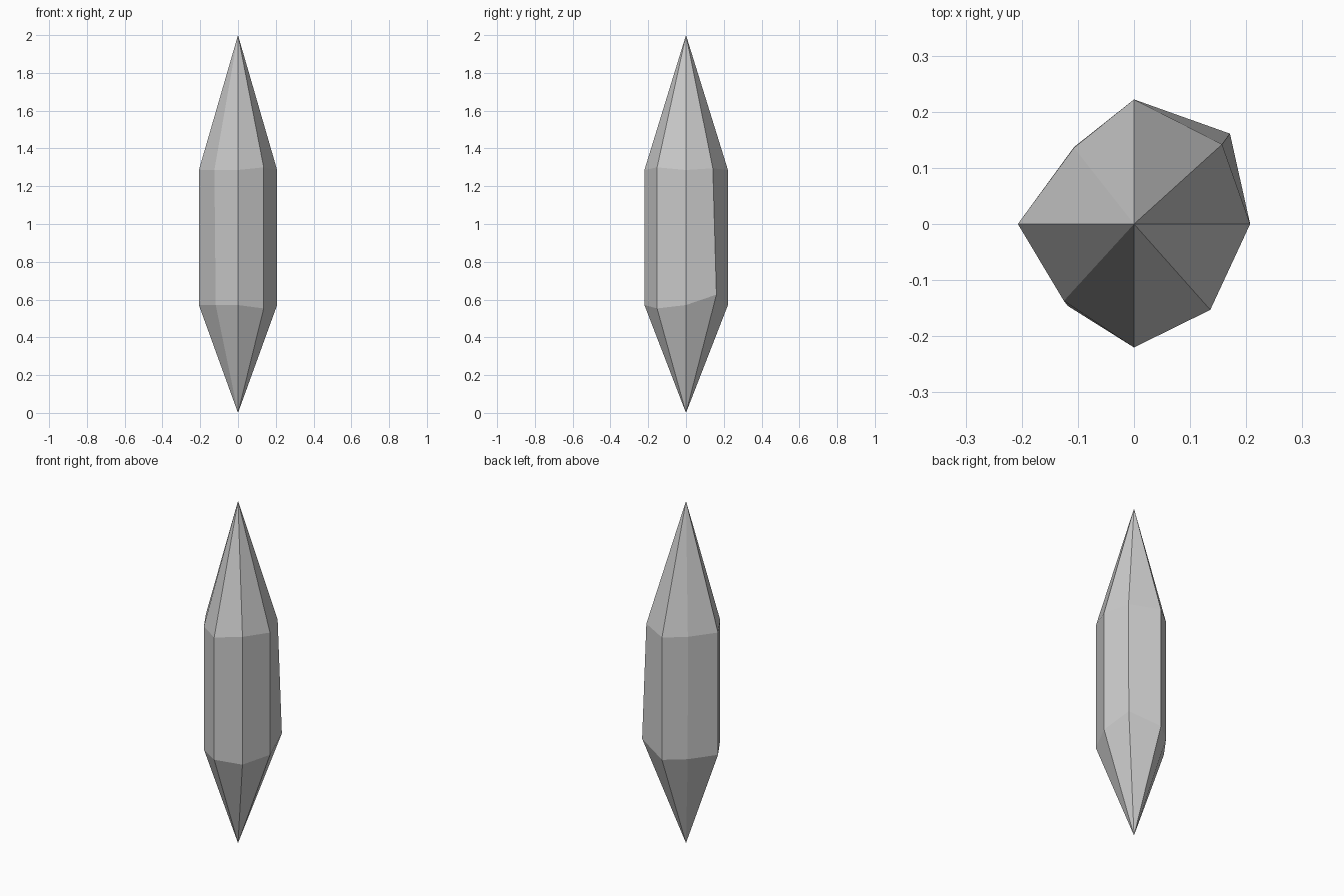
import bpy

if "Cube" in bpy.data.objects:
    bpy.data.objects.remove(bpy.data.objects["Cube"])

# Irregular eight-sided crystal: (x, y, z) rings, counter-clockwise from the right
upper = [(0.207, 0, 1.286), (0.157, 0.142, 1.295), (0, 0.222, 1.286), (-0.107, 0.136, 1.286),
         (-0.207, 0, 1.286), (-0.125, -0.137, 1.286), (0, -0.22, 1.286), (0.136, -0.153, 1.30)]
lower = [(0.207, 0, 0.571), (0.171, 0.161, 0.626), (0, 0.222, 0.571), (-0.107, 0.137, 0.571),
         (-0.207, 0, 0.571), (-0.118, -0.146, 0.571), (0, -0.22, 0.571), (0.136, -0.153, 0.553)]
n = len(upper)
verts = lower + upper + [(0, 0, 0), (0, 0, 2)]
bottom_tip, top_tip = 2 * n, 2 * n + 1

# Lower point, shaft and upper point
faces = []
for i in range(n):
    j = (i + 1) % n
    faces.append((bottom_tip, j, i))
    if i in (6, 7):  # front right facets fold from upper left/right corners
        a, b = ((i, j + n) if i == 6 else (j, i + n))
        if i == 6:
            faces += [(a, j, b), (a, b, i + n)]
        else:
            faces += [(i, a, b), (a, j + n, b)]
    else:
        faces.append((i, j, j + n, i + n))
    faces.append((i + n, j + n, top_tip))

mesh = bpy.data.meshes.new("crystal")
mesh.from_pydata(verts, [], faces)
mesh.update()
crystal = bpy.data.objects.new("crystal", mesh)
bpy.context.collection.objects.link(crystal)
